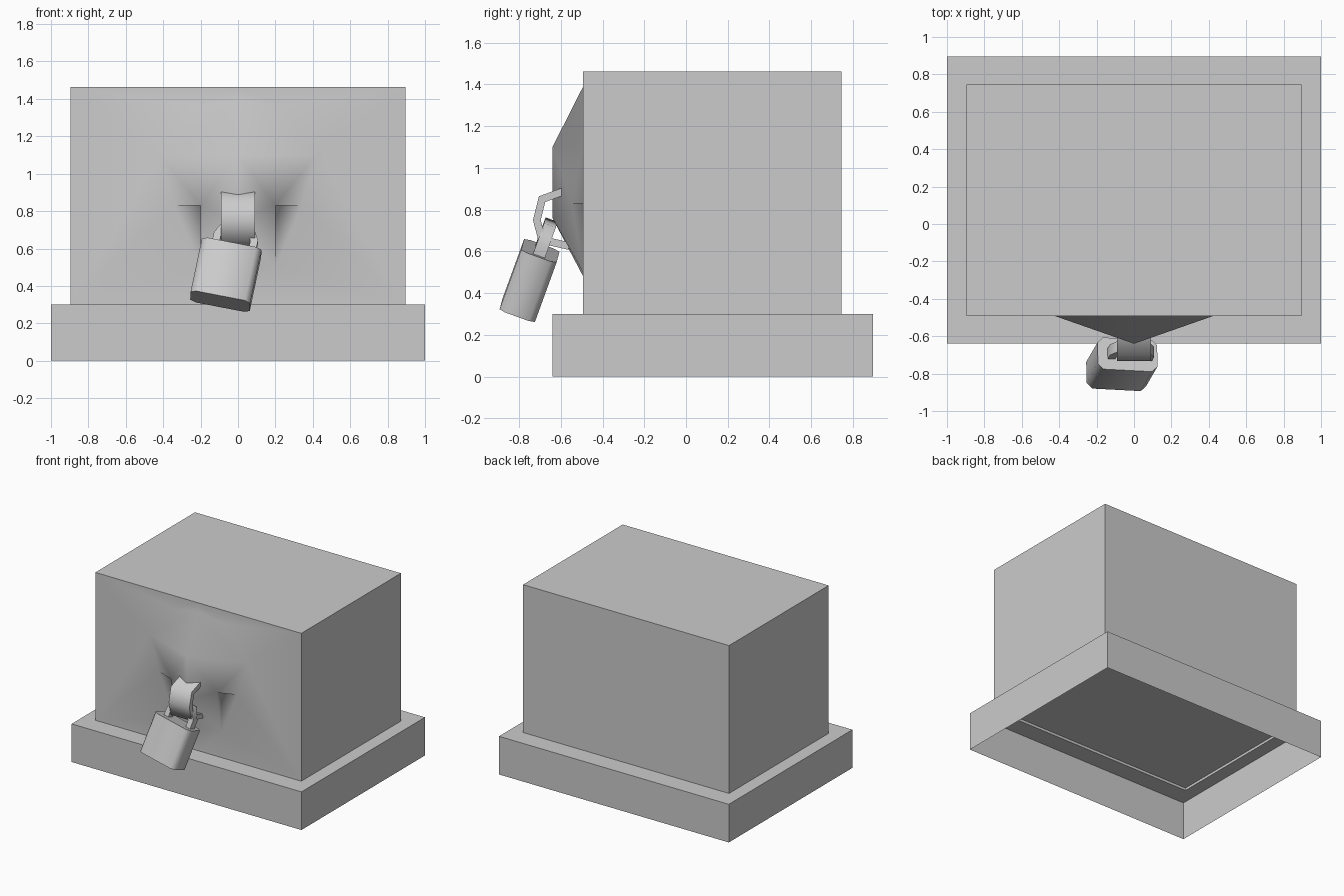
import bpy, bmesh, math
from mathutils import Matrix, Vector

cube = bpy.data.objects.get("Cube")
if cube:
    bpy.data.objects.remove(cube, do_unlink=True)

grey = bpy.data.materials.new("plain_grey")
grey.use_nodes = True
grey.diffuse_color = (0.6, 0.6, 0.6, 1)
grey.node_tree.nodes["Principled BSDF"].inputs["Base Color"].default_value = (0.6, 0.6, 0.6, 1)


def finish(name, bm, angle=40):
    """Turn a bmesh into a shaded object."""
    mesh = bpy.data.meshes.new(name)
    bm.to_mesh(mesh)
    bm.free()
    mesh.materials.append(grey)
    obj = bpy.data.objects.new(name, mesh)
    bpy.context.collection.objects.link(obj)
    bpy.ops.object.select_all(action='DESELECT')
    obj.select_set(True)
    bpy.context.view_layer.objects.active = obj
    bpy.ops.object.shade_smooth_by_angle(angle=math.radians(angle))
    return obj


def band(name, path, thickness, width, matrix):
    """Flat strip following a path in local x/z, extruded along local y."""
    pts = [Vector(p) for p in path]
    sides = ([], [])
    for i, p in enumerate(pts):
        before = (p - pts[i - 1]).normalized() if i else (pts[1] - p).normalized()
        after = (pts[i + 1] - p).normalized() if i < len(pts) - 1 else before
        along = (before + after).normalized()
        offset = Vector((-along.y, along.x)) * thickness / 2 / along.dot(before)
        sides[0].append(p + offset)
        sides[1].append(p - offset)
    bm = bmesh.new()
    rings = []
    for a, b in zip(*sides):
        rings.append([bm.verts.new((q.x, y, q.y)) for q, y in
                      ((a, -width / 2), (a, width / 2), (b, width / 2), (b, -width / 2))])
    for r, s in zip(rings, rings[1:]):
        for i in range(4):
            j = (i + 1) % 4
            bm.faces.new((r[i], r[j], s[j], s[i]))
    bm.faces.new(rings[0])
    bm.faces.new(rings[-1])
    bmesh.ops.recalc_face_normals(bm, faces=bm.faces)
    bm.transform(matrix)
    return finish(name, bm, 65)


# Plinth and box walls: stacked rectangles, hollow underneath
FRONT, BACK, HALF, TOP = -0.493, 0.745, 0.896, 1.463
OUTER, INNER = (1, -0.64, 0.896), (HALF, FRONT, BACK)


def rectangle(bm, size, z):
    x, front, back = size
    return [bm.verts.new((a, b, z)) for a, b in
            ((-x, front), (x, front), (x, back), (-x, back))]


def stack(name, levels, open_front=False, cap=False, floor=None):
    bm = bmesh.new()
    loops = [rectangle(bm, size, z) for size, z in levels]
    for low, high in zip(loops, loops[1:]):
        for i in range(1 if open_front else 0, 4):
            j = (i + 1) % 4
            bm.faces.new((low[i], low[j], high[j], high[i]))
    if cap:
        bm.faces.new(loops[-1])
    if floor:
        bm.faces.new(rectangle(bm, INNER, floor)[::-1])
    return finish(name, bm)


stack("plinth", [(OUTER, 0), (OUTER, 0.3), (INNER, 0.3)])
stack("box_walls", [(INNER, 0.3), (INNER, TOP)], open_front=True, cap=True, floor=0.32)

# Front wall with its raised snout and two side ledges, one half mirrored
points = {
    "top": (0, FRONT, TOP), "top_corner": (HALF, FRONT, TOP),
    "low": (0, FRONT, 0.3), "low_corner": (HALF, FRONT, 0.3),
    "edge": (HALF, FRONT, 1.1),
    "brow": (0, FRONT, 1.39), "brow_side": (0.22, FRONT, 1.36),
    "ridge": (0, -0.64, 1.1), "ridge_side": (0.42, FRONT, 1.1),
    "tip": (0, -0.64, 0.76), "nook": (0.2, -0.545, 0.83),
    "nook_side": (0.34, FRONT, 0.83), "nook_back": (0.2, FRONT, 0.83),
    "chin": (0, FRONT, 0.48), "chin_side": (0.2, FRONT, 0.5),
}
faces = [
    "top brow brow_side top_corner",
    "top_corner brow_side ridge_side edge",
    "edge ridge_side low_corner",
    "ridge_side nook_side low_corner",
    "nook_side chin_side low_corner",
    "chin_side chin low low_corner",
    "brow ridge ridge_side brow_side",
    "ridge tip nook ridge_side",
    "ridge_side nook nook_side",
    "tip chin chin_side nook",
    "nook nook_back nook_side",
    "nook chin_side nook_back",
    "nook_back chin_side nook_side",
]
bm = bmesh.new()
verts = {key: bm.verts.new(co) for key, co in points.items()}
for face in faces:
    bm.faces.new([verts[key] for key in face.split()])
wall = finish("front_wall", bm, 92)
wall.modifiers.new("mirror", 'MIRROR')

# Hasp loop: path runs in the y/z plane, width along x
band("hasp_loop",
     [(-0.58, 0.89), (-0.69, 0.85), (-0.715, 0.75), (-0.69, 0.655), (-0.56, 0.625)],
     0.036, 0.18, Matrix.Rotation(math.pi / 2, 4, 'Z'))

# Tilted padlock frame
up = Vector((0.07, 0.12, 0.33)).normalized()
across = Vector((0.31, -0.02, -0.07))
across = (across - up * across.dot(up)).normalized()
depth = up.cross(across)
frame = Matrix((across, depth, up)).transposed().to_4x4()
frame.translation = (-0.065, -0.75, 0.46)

# Padlock body with chamfered upright edges
bm = bmesh.new()
bmesh.ops.create_cube(bm, size=1)
bm.transform(Matrix.Diagonal((0.325, 0.18, 0.31, 1)))
upright = [e for e in bm.edges if abs(e.verts[0].co.z - e.verts[1].co.z) > 0.1]
bmesh.ops.bevel(bm, geom=upright, offset=0.03, segments=1, affect='EDGES')
bm.transform(frame)
finish("padlock_body", bm, 50)

# Shackle arch, rooted in the body
half_arch = [(0.1, 0.13), (0.1, 0.21), (0.06, 0.285)]
arch = [(-x, z) for x, z in half_arch] + half_arch[::-1]
band("padlock_shackle", arch, 0.04, 0.06, frame @ Matrix.Translation((0.012, 0, 0)))
